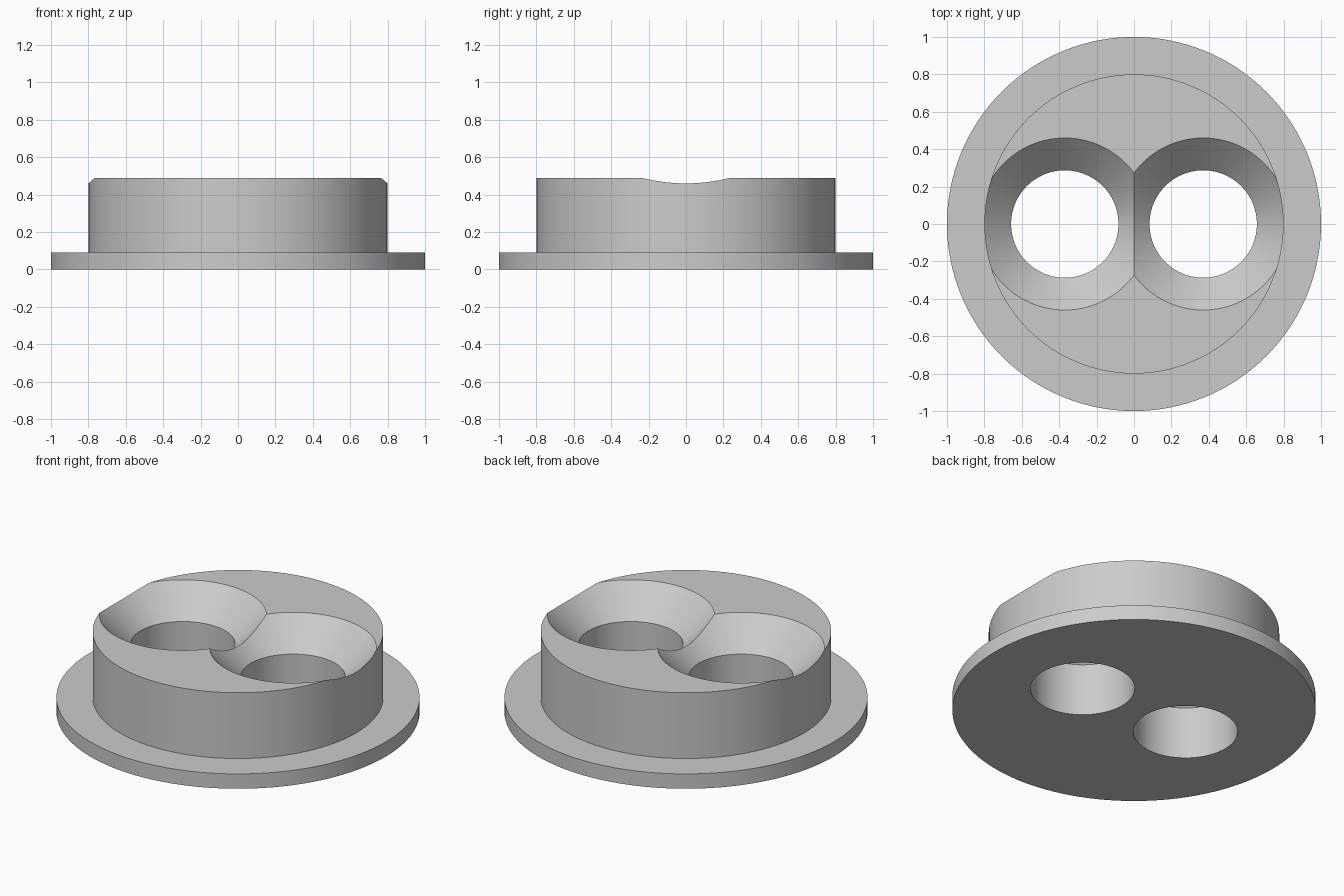
import bpy
import bmesh
from math import tau

cube = bpy.data.objects.get("Cube")
if cube:
    bpy.data.objects.remove(cube, do_unlink=True)

grey = bpy.data.materials.new("light grey")
grey.use_nodes = True
colour = (0.6, 0.6, 0.6, 1)
grey.diffuse_color = colour
grey.node_tree.nodes["Principled BSDF"].inputs["Base Color"].default_value = colour


def turned(name, profile, steps, x=0):
    """Closed solid of revolution from (radius, height) points, bottom to top."""
    bm = bmesh.new()
    rings = []
    for radius, z in profile:
        ring = bmesh.ops.create_circle(bm, segments=steps, radius=radius)["verts"]
        for v in ring:
            v.co.z = z
        rings.append(ring)
    for low, high in zip(rings, rings[1:]):
        for i in range(steps):
            j = (i + 1) % steps
            bm.faces.new((low[i], low[j], high[j], high[i]))
    bm.faces.new(rings[0])
    bm.faces.new(rings[-1])
    bmesh.ops.recalc_face_normals(bm, faces=bm.faces)
    mesh = bpy.data.meshes.new(name)
    bm.to_mesh(mesh)
    bm.free()
    mesh.materials.append(grey)
    obj = bpy.data.objects.new(name, mesh)
    obj.location.x = x
    bpy.context.collection.objects.link(obj)
    return obj


# Flange and raised boss as one turned piece
body = turned("flanged_plug", [(1, 0), (1, 0.09), (0.8, 0.09), (0.8, 0.49)], 128)
bpy.context.view_layer.update()
bpy.context.view_layer.objects.active = body
body.select_set(True)

# Two through holes with overlapping 45 degree countersinks
for side, x in (("left", 0.37), ("right", -0.37)):
    cutter = turned(side + "_hole_cutter",
                    [(0.287, -0.1), (0.287, 0.317), (0.52, 0.55)], 96, x)
    cutter.hide_render = True
    bpy.context.view_layer.update()
    cut = body.modifiers.new(side + "_hole", "BOOLEAN")
    cut.operation = "DIFFERENCE"
    cut.solver = "EXACT"
    cut.object = cutter
    bpy.ops.object.modifier_apply(modifier=cut.name)
    bpy.data.objects.remove(cutter, do_unlink=True)

# Smooth walls with crisp rims
bpy.ops.object.shade_smooth_by_angle(angle=tau / 12)
